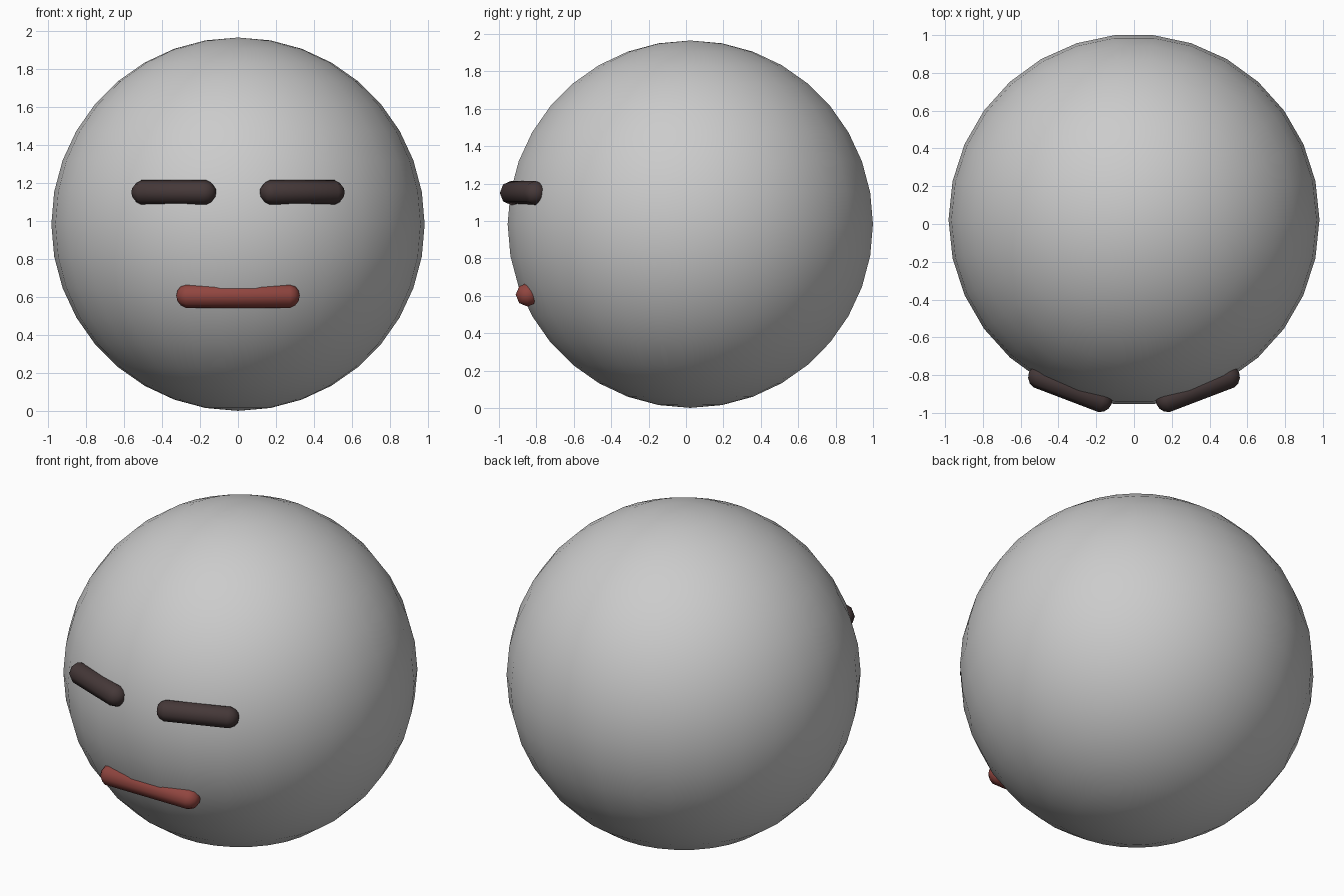
import bpy, bmesh
from math import radians
from mathutils import Vector, Matrix

if "Cube" in bpy.data.objects:
    bpy.data.objects.remove(bpy.data.objects["Cube"])


def finish(name, bm, mat=None):
    mesh = bpy.data.meshes.new(name)
    bm.to_mesh(mesh)
    bm.free()
    for p in mesh.polygons:
        p.use_smooth = True
    ob = bpy.data.objects.new(name, mesh)
    bpy.context.collection.objects.link(ob)
    if mat:
        mesh.materials.append(mat)
    return ob


def material(name, color):
    m = bpy.data.materials.new(name)
    m.diffuse_color = (*color, 1)
    m.use_nodes = True
    m.node_tree.nodes["Principled BSDF"].inputs["Base Color"].default_value = m.diffuse_color
    return m


def capsule(name, a, b, r, mat, sides=8):
    """Rounded bar: a sphere split at its middle and stretched from a to b."""
    a, b = Vector(a), Vector(b)
    bm = bmesh.new()
    bmesh.ops.create_uvsphere(bm, u_segments=sides, v_segments=7, radius=r)
    half = (b - a).length / 2
    for v in bm.verts:
        v.co.z += half if v.co.z > 0 else -half
    rot = (b - a).to_track_quat('Z', 'Y').to_matrix().to_4x4()
    bm.transform(Matrix.Translation((a + b) / 2) @ rot)
    return finish(name, bm, mat)


# Head: 30 segments, 18 rings, vertices on the x axis
bm = bmesh.new()
bmesh.ops.create_uvsphere(bm, u_segments=30, v_segments=18, radius=0.982)
bm.transform(Matrix.Translation((0, 0.023, 0.983)) @ Matrix.Rotation(radians(90), 4, 'Z'))
finish("head", bm)

# Closed eyes, mirrored left and right
brown = material("eye_brown", (0.06, 0.04, 0.04))
for side, s in (("left", 1), ("right", -1)):
    capsule(f"eye_{side}", (s * 0.18, -0.93, 1.15), (s * 0.495, -0.81, 1.15), 0.066, brown)

# Straight mouth, half sunk into the head
red = material("mouth_red", (0.28, 0.06, 0.05))
capsule("mouth", (-0.26, -0.847, 0.606), (0.26, -0.847, 0.606), 0.065, red)
